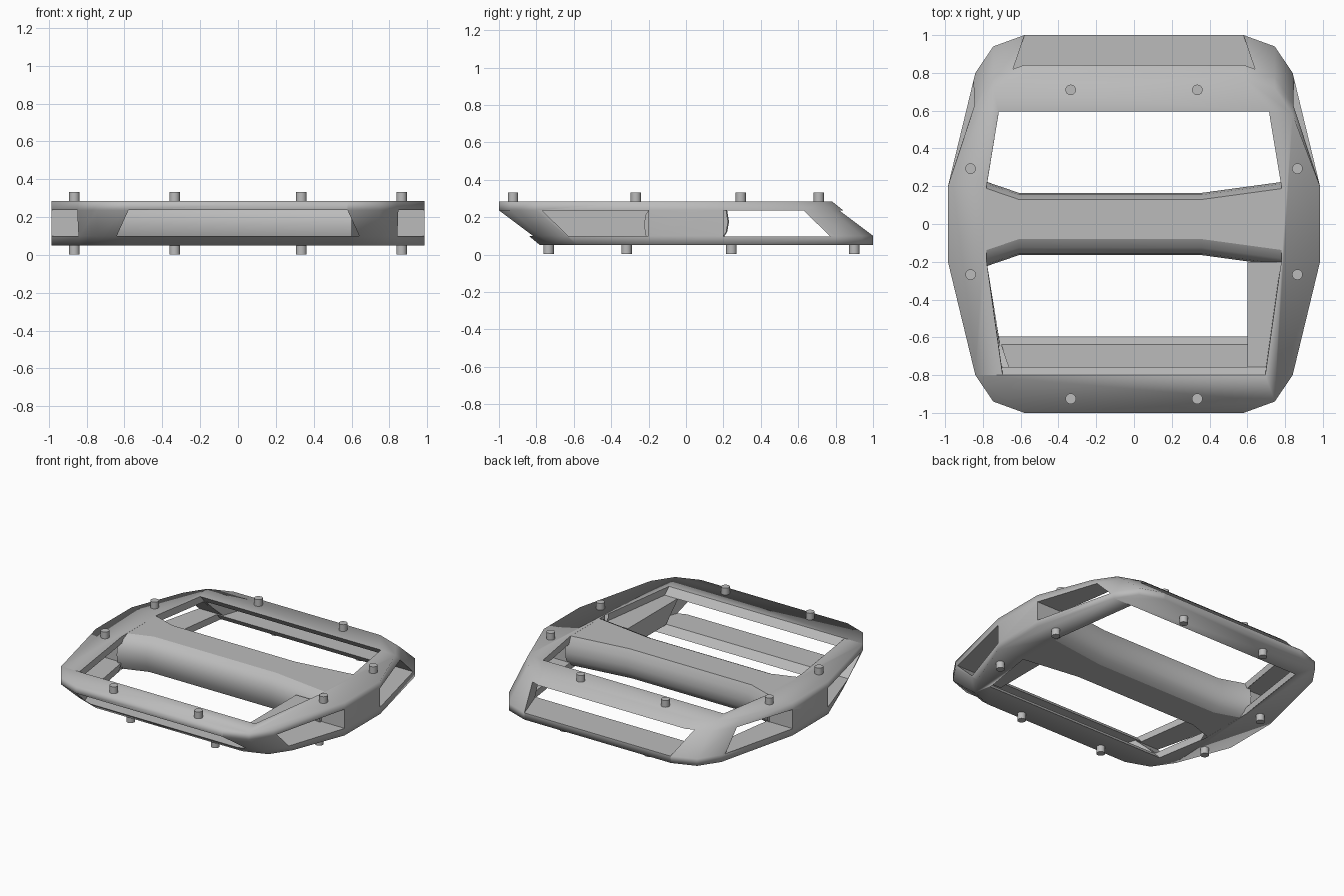
import bpy, bmesh, math

cube = bpy.data.objects.get("Cube")
if cube:
    bpy.data.objects.remove(cube, do_unlink=True)

metal = bpy.data.materials.new("grey_metal")
metal.use_nodes = True
metal.diffuse_color = (0.5, 0.5, 0.5, 1)
metal.node_tree.nodes["Principled BSDF"].inputs["Base Color"].default_value = (0.5, 0.5, 0.5, 1)

BOTTOM, TOP = 0.05, 0.285
SILL, LINTEL = 0.10, 0.237
MID = (BOTTOM + TOP) / 2


def loft(name, rings):
    """Closed solid skinned through rings of equal point count."""
    bm = bmesh.new()
    loops = [[bm.verts.new(p) for p in ring] for ring in rings]
    for a, b in zip(loops, loops[1:]):
        for i in range(len(a)):
            j = (i + 1) % len(a)
            bm.faces.new((a[i], a[j], b[j], b[i]))
    bm.faces.new(loops[0])
    bm.faces.new(loops[-1])
    bmesh.ops.recalc_face_normals(bm, faces=bm.faces)
    mesh = bpy.data.meshes.new(name)
    bm.to_mesh(mesh)
    bm.free()
    mesh.materials.append(metal)
    obj = bpy.data.objects.new(name, mesh)
    bpy.context.collection.objects.link(obj)
    return obj


def activate(obj):
    bpy.ops.object.select_all(action='DESELECT')
    obj.select_set(True)
    bpy.context.view_layer.objects.active = obj


def cut(body, cutter):
    mod = body.modifiers.new("cut", 'BOOLEAN')
    mod.operation = 'DIFFERENCE'
    mod.solver = 'EXACT'
    mod.object = cutter
    activate(body)
    bpy.ops.object.modifier_apply(modifier=mod.name)
    bpy.data.objects.remove(cutter, do_unlink=True)


def flip(p):
    """Half turn about the x axis through the middle of the body."""
    return (p[0], -p[1], 2 * MID - p[2])


# Outer frame: a plan outline whose ends slide with height
def outline(z, front, back):
    def quarter(d):
        return [(0.985, 0.2), (0.84, d - 0.2), (0.745, d - 0.06), (0.58, d)]
    b, f = quarter(back), quarter(front)
    pts = b + [(-x, y) for x, y in reversed(b)]
    pts += [(-x, -y) for x, y in f] + [(x, -y) for x, y in reversed(f)]
    return [(x, y, z) for x, y in pts]


frame = loft("frame", [outline(BOTTOM, 0.78, 1), outline(SILL, 0.84, 1),
                       outline(LINTEL, 1, 0.84), outline(TOP, 1, 0.78)])


# Slanted central opening
def opening(z):
    shift = (z - MID) * 0.872
    f, b = -0.6975 - shift, 0.6975 - shift
    half = [(0.715 + 0.1 * (f + 0.6), f), (0.78, -0.2), (0.78, 0.2), (0.715 - 0.1 * (b - 0.6), b)]
    pts = half + [(-x, y) for x, y in reversed(half)]
    return [(x, y, z) for x, y in pts]


cut(frame, loft("opening_cutter", [opening(0.03), opening(0.305)]))

# Windows through the end rails and the side rails
for turn in (False, True):
    plan = [(-0.545, -1.1), (0.545, -1.1), (0.715, -0.6), (-0.715, -0.6)]
    rings = [[(x, y, z) for x, y in plan] for z in (SILL, LINTEL)]
    if turn:
        rings = [[flip(p) for p in r] for r in rings]
    cut(frame, loft("end_window_cutter", rings))
    for side in (-1, 1):
        profile = [(-0.2, SILL), (-0.63, SILL), (-0.77, LINTEL), (-0.2, LINTEL)]
        rings = [[(side * x, y, z) for y, z in profile] for x in (0.6, 1.2)]
        if turn:
            rings = [[flip(p) for p in r] for r in rings]
        cut(frame, loft("side_window_cutter", rings))


# Soft outer skin, crisp cut faces
def is_skin(face):
    c, n = face.calc_center_median(), face.normal
    if abs(n.z) > 0.95:
        return min(abs(c.z - TOP), abs(c.z - BOTTOM)) < 0.005
    outward = n.x * c.x + n.y * c.y > 0
    return outward and (abs(n.y) < 0.6 or abs(c.y) > 0.4)


bm = bmesh.new()
bm.from_mesh(frame.data)
bm.normal_update()
for face in bm.faces:
    face.smooth = True
for edge in bm.edges:
    edge.smooth = all(is_skin(f) for f in edge.link_faces)
bm.to_mesh(frame.data)
bm.free()


# Axle beam with rounded flanks, flared towards the side rails
def beam_section(x, flare):
    flank = [(-0.08, 0.2845), (-0.125, 0.26), (-0.155, 0.215),
             (-0.165, 0.16), (-0.155, 0.10), (-0.13, 0.0505)]
    half = [(x, y - flare, z) for y, z in flank]
    return half + [flip(p) for p in half]


beam = loft("axle_beam", [beam_section(-0.8, 0.065), beam_section(-0.61, 0),
                          beam_section(0.36, 0), beam_section(0.8, 0.06)])
activate(beam)
bpy.ops.object.shade_smooth_by_angle(angle=math.radians(28))

# Grip pins on both faces
places = [(0.335, 0.71), (0.335, -0.925), (0.865, 0.293), (0.865, -0.268)]
for x, y in places:
    for side in (-1, 1):
        for level, py, z in (("upper", y, 0.305), ("lower", -y - 0.025, 0.03)):
            bpy.ops.mesh.primitive_cylinder_add(vertices=20, radius=0.028, depth=0.056,
                                                location=(side * x, py, z))
            pin = bpy.context.object
            pin.name = level + "_grip_pin"
            pin.data.materials.append(metal)
            bpy.ops.object.shade_smooth_by_angle(angle=math.radians(40))
